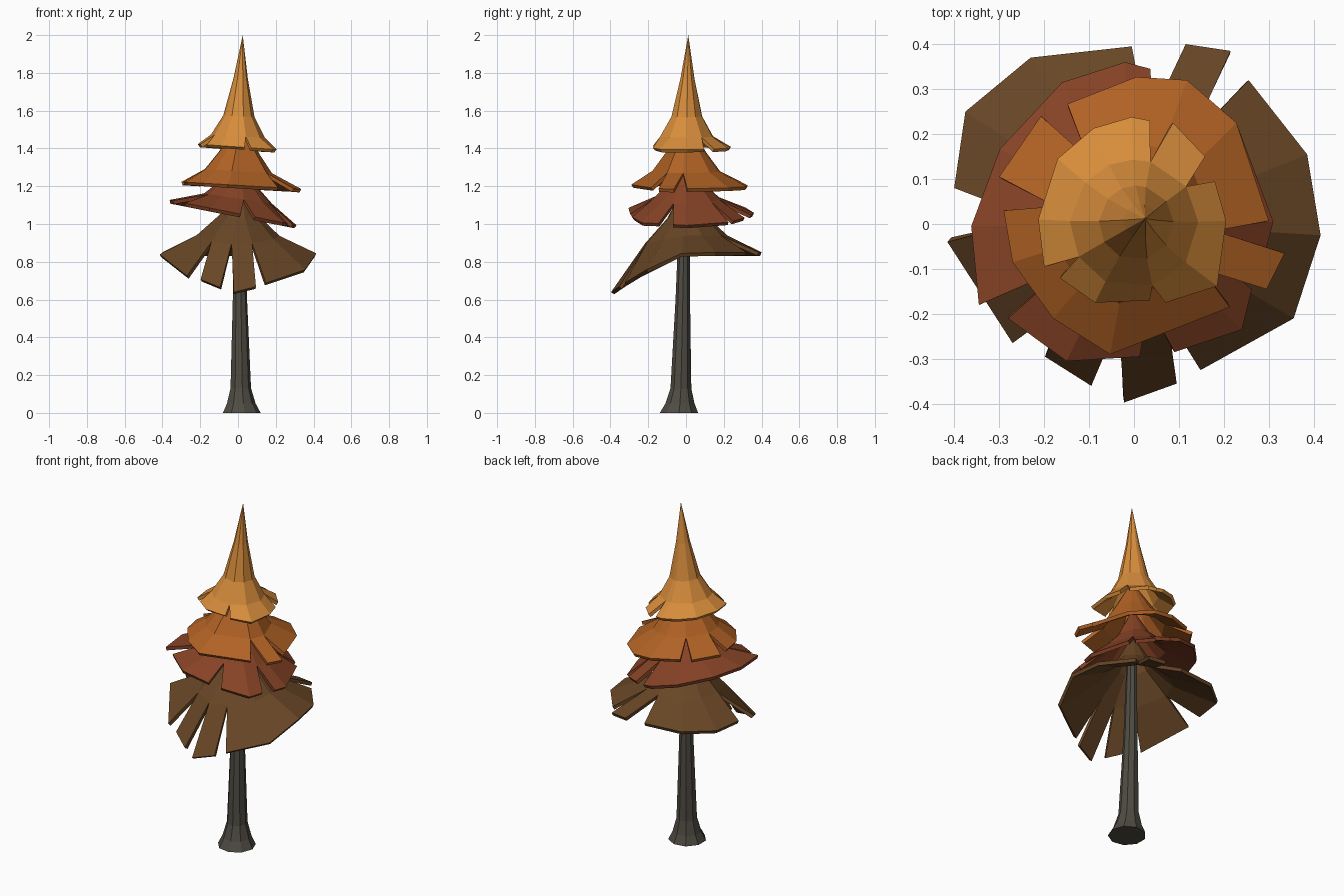
import bpy, bmesh, math
from mathutils import Vector

if "Cube" in bpy.data.objects:
    bpy.data.objects.remove(bpy.data.objects["Cube"])


def material(name, rgb):
    m = bpy.data.materials.new(name)
    m.diffuse_color = (*rgb, 1)
    m.use_nodes = True
    m.node_tree.nodes["Principled BSDF"].inputs["Base Color"].default_value = m.diffuse_color
    return m


def finish(bm, name, mat):
    me = bpy.data.meshes.new(name)
    bm.to_mesh(me)
    bm.free()
    ob = bpy.data.objects.new(name, me)
    bpy.context.collection.objects.link(ob)
    me.materials.append(mat)
    return ob


def tier(name, mat, pieces, rim_z, rings, apex, tilt=0.0, dip=0.0):
    """Skirt of branches: pieces are counterclockwise rim outlines split by V slits;
    rings are (radius, height) going up; everything closes at the apex."""
    bm = bmesh.new()
    cols, rims = [], []          # column directions, and (incoming, outgoing) rim points
    for k, piece in enumerate(pieces):
        prev = pieces[k - 1][-1]
        for i, p in enumerate(piece):
            z = rim_z(p[0], p[1])
            v = bm.verts.new((p[0], p[1], z))
            d = Vector(p).normalized()
            if i == 0:           # first point shares its column with the previous piece
                q = Vector(prev).normalized()
                cols.append((d + q).normalized())
                rims.append([None, v])
            elif i == len(piece) - 1:
                last = v
            else:
                cols.append(d)
                rims.append([v, v])
        if k + 1 < len(pieces):
            pending = last
            rims.append(None)
            rims[-1] = ("end", pending)
        else:
            rims.append(("end", last))
    # attach each piece end to the slit column that follows it
    merged = []
    for r in rims:
        if isinstance(r, tuple):
            carry = r[1]
        else:
            if r[0] is None and merged:
                r[0] = carry
            merged.append(r)
    merged[0][0] = carry
    n = len(cols)
    top = bm.verts.new(apex)
    z_end = apex[2]
    levels = []
    for r, z in rings:
        t = max(0, (z - rings[0][1]) / (z_end - rings[0][1]))
        levels.append([bm.verts.new((c.x * r + apex[0] * t, c.y * r + apex[1] * t,
                                     z + tilt * c.x * r + min(0, c.y) * dip * r)) for c in cols])
    for i in range(n):
        j = (i + 1) % n
        bm.faces.new((merged[i][1], merged[j][0], levels[0][j], levels[0][i]))
        for a, b in zip(levels, levels[1:]):
            bm.faces.new((a[i], a[j], b[j], b[i]))
        bm.faces.new((levels[-1][i], levels[-1][j], top))
    ob = finish(bm, name, mat)
    s = ob.modifiers.new("thickness", "SOLIDIFY")
    s.thickness = 0.02
    s.offset = -1


gold = material("gold needles", (0.68, 0.265, 0.044))
orange = material("orange needles", (0.44, 0.122, 0.018))
rust = material("rust needles", (0.24, 0.056, 0.019))
brown = material("brown needles", (0.138, 0.061, 0.019))
bark = material("dark bark", (0.078, 0.071, 0.055))

# trunk: flared foot, slight lean
bm = bmesh.new()
N = 9
prof = [(0, 0.103, 0.017, -0.037), (0.05, 0.078, 0.015, -0.032), (0.13, 0.056, 0.013, -0.027),
        (0.6, 0.039, 0.009, -0.017), (1.1, 0.027, 0.008, -0.008)]
loops = [[bm.verts.new((cx + r * math.cos(math.tau * i / N), cy + r * math.sin(math.tau * i / N), z))
          for i in range(N)] for z, r, cx, cy in prof]
for a, b in zip(loops, loops[1:]):
    for i in range(N):
        j = (i + 1) % N
        bm.faces.new((a[i], a[j], b[j], b[i]))
bm.faces.new(loops[0][::-1])
bm.faces.new(loops[-1])
finish(bm, "trunk", bark)

# lowest tier: long drooping fingers in front
tier("lowest_branches", brown, [
    [(-0.005, 0.395), (-0.23, 0.37), (-0.375, 0.25), (-0.40, 0.08)],
    [(-0.415, -0.04), (-0.27, -0.265)],
    [(-0.198, -0.295), (-0.095, -0.36)],
    [(-0.022, -0.397), (0.095, -0.355)],
    [(0.148, -0.325), (0.355, -0.21), (0.415, -0.025), (0.385, 0.155), (0.255, 0.32)],
    [(0.215, 0.385), (0.115, 0.40)]],
    lambda x, y: 0.85 - 0.7 * max(0, -y) ** 1.3,
    [(0.22, 0.94), (0.10, 1.05)], (0.01, 0.0, 1.22), dip=0.2)

# lower middle tier, tilted up to the left
tier("lower_middle_branches", rust, [
    [(0.037, 0.345), (-0.02, 0.36), (-0.16, 0.315), (-0.298, 0.167), (-0.362, -0.005), (-0.345, -0.18)],
    [(-0.28, -0.21), (-0.15, -0.305), (0.013, -0.295)],
    [(0.09, -0.285), (0.24, -0.235), (0.262, -0.145)],
    [(0.29, -0.07), (0.31, 0.005), (0.228, 0.225)],
    [(0.20, 0.25), (0.11, 0.31)]],
    lambda x, y: 1.055 - 0.2 * x,
    [(0.18, 1.135), (0.09, 1.22)], (0.01, 0.0, 1.38), tilt=-0.15)

# upper middle tier
tier("upper_middle_branches", orange, [
    [(0.30, 0.007), (0.228, 0.225), (0.118, 0.32), (0.005, 0.327), (-0.148, 0.267)],
    [(-0.207, 0.24), (-0.30, 0.105)],
    [(-0.29, 0.03), (-0.27, -0.085), (-0.18, -0.21), (-0.053, -0.29), (0.213, -0.185)],
    [(0.295, -0.145), (0.335, -0.065)]],
    lambda x, y: 1.205 - 0.06 * x,
    [(0.18, 1.28), (0.11, 1.375)], (0.015, 0.0, 1.55), tilt=-0.06)

# crown: tall pointed cap
tier("crown", gold, [
    [(0.035, 0.23), (-0.005, 0.238), (-0.09, 0.213), (-0.17, 0.145), (-0.213, 0.01), (-0.20, -0.095)],
    [(-0.165, -0.12), (-0.087, -0.175), (0.035, -0.17)],
    [(0.07, -0.175), (0.185, -0.138), (0.205, 0.007), (0.18, 0.095)],
    [(0.158, 0.15), (0.087, 0.225)]],
    lambda x, y: 1.408 - 0.07 * x,
    [(0.143, 1.465), (0.083, 1.57), (0.038, 1.77)], (0.025, 0.012, 2.0), tilt=-0.06)
